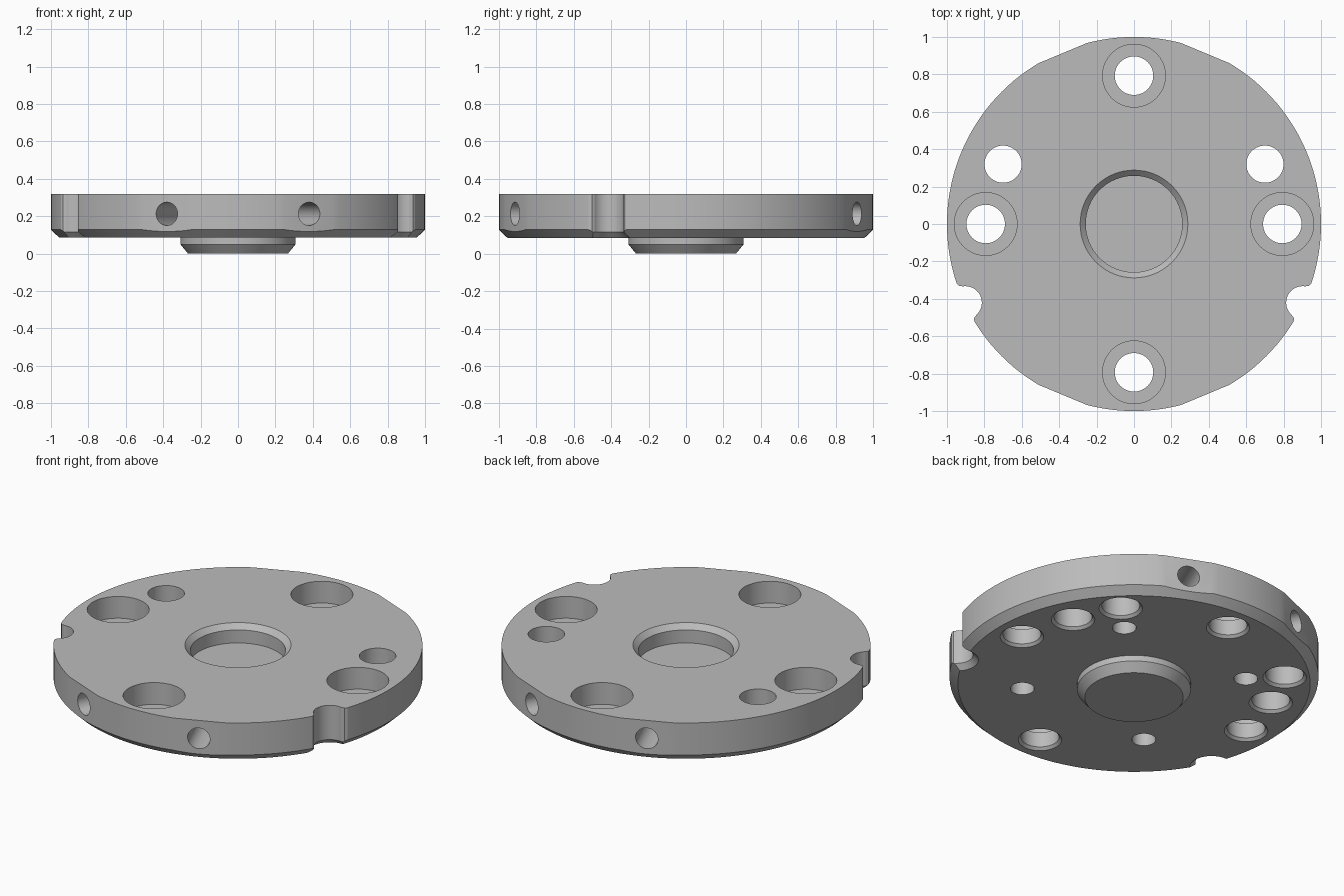
import bpy, bmesh
from math import sin, cos, pi, radians
from mathutils import Vector, Matrix

cube = bpy.data.objects.get("Cube")
if cube:
    bpy.data.objects.remove(cube, do_unlink=True)

TOP, BASE = 0.32, 0.085

steel = bpy.data.materials.new("light_grey_steel")
steel.use_nodes = True
grey = (0.5, 0.5, 0.5, 1)
steel.diffuse_color = grey
steel.node_tree.nodes["Principled BSDF"].inputs["Base Color"].default_value = grey


def loft(name, rings, matrix=Matrix()):
    """Closed solid through a stack of equal-length rings."""
    bm = bmesh.new()
    loops = [[bm.verts.new(matrix @ Vector(p)) for p in ring] for ring in rings]
    n = len(loops[0])
    for a, b in zip(loops, loops[1:]):
        for i in range(n):
            j = (i + 1) % n
            bm.faces.new((a[i], a[j], b[j], b[i]))
    bm.faces.new(loops[0][::-1])
    bm.faces.new(loops[-1])
    bmesh.ops.recalc_face_normals(bm, faces=bm.faces)
    mesh = bpy.data.meshes.new(name)
    bm.to_mesh(mesh)
    bm.free()
    mesh.materials.append(steel)
    obj = bpy.data.objects.new(name, mesh)
    bpy.context.collection.objects.link(obj)
    return obj


def lathe(name, profile, matrix=Matrix(), sides=64):
    """Round solid from (radius, height) pairs."""
    turn = [2 * pi * i / sides for i in range(sides)]
    return loft(name, [[(r * cos(t), r * sin(t), z) for t in turn]
                       for r, z in profile], matrix)


cutters = []


def cut_round(name, x, y, profile):
    cutters.append(lathe(name, profile, Matrix.Translation((x, y, 0))))


# Disc with chamfered lower rim and centring boss underneath
plate = lathe("flange_plate", [(0.267, 0), (0.308, 0.05), (0.308, BASE), (0.955, BASE),
                               (1, 0.128), (1, TOP)], sides=144)

# Central recess with chamfered mouth
cut_round("centre_recess", 0, 0, [(0.258, 0.212), (0.258, TOP - 0.03),
                                  (0.288, TOP), (0.288, 0.4)])

# Counterbored bolt holes
mouth = [(0.125, 0.05), (0.118, BASE), (0.103, 0.1)]
for k in range(4):
    a = k * pi / 2
    cut_round("bolt_hole", 0.793 * cos(a), 0.793 * sin(a),
              mouth + [(0.103, 0.19), (0.168, 0.19), (0.168, 0.4)])

for side in (-1, 1):
    # Plain through holes
    cut_round("through_hole", side * 0.7, 0.32, mouth + [(0.098, 0.4)])
    # Blind holes from below
    cut_round("blind_hole", side * 0.58, 0.58, mouth + [(0.1, 0.235)])
    for end in (-1, 1):
        cut_round("small_blind_hole", side * 0.43, end * 0.43,
                  [(0.065, 0.05), (0.065, 0.19)])

# Rim flats, each with a radial hole
for centre in (pi / 2, -pi / 2):
    for lean in (-1, 1):
        spin = Matrix.Rotation(centre + lean * radians(22.6), 4, "Z")
        square = [(0.99, -0.3), (1.3, -0.3), (1.3, 0.3), (0.99, 0.3)]
        cutters.append(loft("rim_flat", [[(x, y, z) for x, y in square]
                                         for z in (0, 0.5)], spin))
        drill = spin @ Matrix.Translation((0, 0, 0.213)) @ Matrix.Rotation(pi / 2, 4, "Y")
        cutters.append(lathe("radial_hole", [(0.062, 0.69), (0.062, 1.2)], drill))


# Rounded rim notches with flared lips and a chamfered lower edge
def notch_ring(z, grow):
    r = 0.088 + grow
    lip = [(0.975, r), (0.988, r + 0.007), (0.994, r + 0.024), (1.2, r + 0.024)]
    arc = [(0.995 - r * cos(t), r * sin(t))
           for t in (radians(3 * i) for i in range(-25, 26))]
    pts = [(x, -y) for x, y in lip[::-1]] + arc + lip
    return [(x, y, z) for x, y in pts]


for angle in (205, -25):
    cutters.append(loft("rim_notch", [notch_ring(0.05, 0.065), notch_ring(0.115, 0),
                                      notch_ring(0.5, 0)],
                        Matrix.Rotation(radians(angle), 4, "Z")))

# Carve the plate, then drop the cutters
for tool in cutters:
    tool.hide_render = True
    mod = plate.modifiers.new(tool.name, "BOOLEAN")
    mod.operation = "DIFFERENCE"
    mod.solver = "EXACT"
    mod.object = tool
bpy.context.view_layer.update()
carved = bpy.data.meshes.new_from_object(
    plate.evaluated_get(bpy.context.evaluated_depsgraph_get()))
plate.modifiers.clear()
plate.data = carved
for tool in cutters:
    bpy.data.objects.remove(tool, do_unlink=True)

bpy.ops.object.select_all(action="DESELECT")
plate.select_set(True)
bpy.context.view_layer.objects.active = plate
bpy.ops.object.shade_smooth_by_angle(angle=radians(25))
